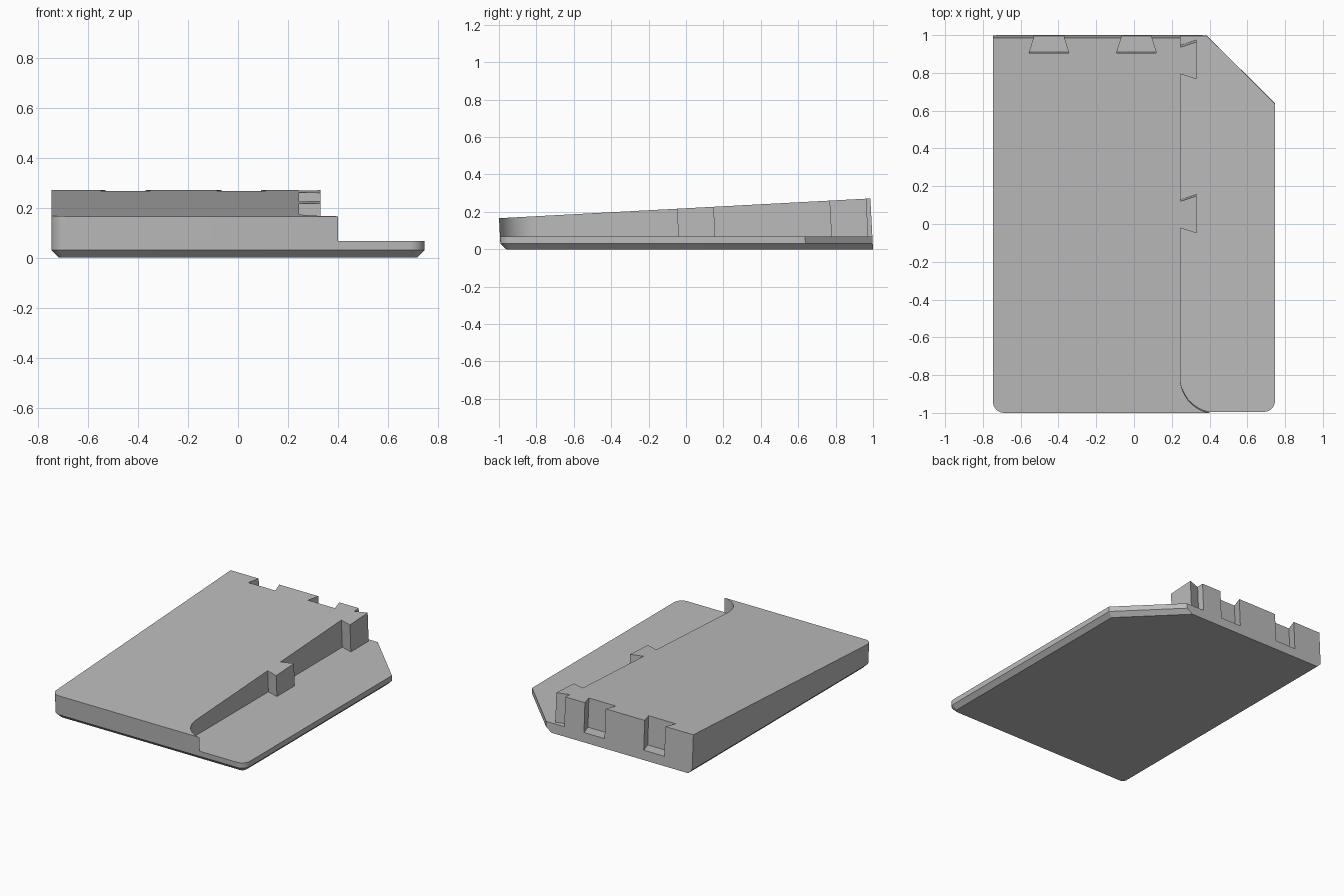
import bpy
import bmesh
from math import cos, sin, radians
from mathutils import Vector

cube = bpy.data.objects.get("Cube")
if cube:
    bpy.data.objects.remove(cube)

SLOPE = 0.053          # rise of the top face, and matching lean of the walls
HALF = 0.747           # half width
FRONT, BACK = -0.991, 1.0
PLATE_TOP, CHAMFER = 0.067, 0.03

grey = bpy.data.materials.new("plain grey")
grey.use_nodes = True
COLOR = (0.5, 0.5, 0.5, 1)
grey.diffuse_color = COLOR
grey.node_tree.nodes["Principled BSDF"].inputs["Base Color"].default_value = COLOR


def arc(cx, cy, r, start, end, steps=10):
    angles = [radians(start + (end - start) * i / steps) for i in range(steps + 1)]
    return [(cx + r * cos(a), cy + r * sin(a)) for a in angles]


def inset(outline, distance):
    """Move every edge inwards except the back edge."""
    n = len(outline)
    pts = [Vector(p) for p in outline]
    lines = []
    for i in range(n):
        a, b = pts[i], pts[(i + 1) % n]
        d = (b - a).normalized()
        is_back = min(a.y, b.y) > BACK - 0.001
        normal = Vector((-d.y, d.x))
        lines.append((a + normal * (0 if is_back else distance), d))
    result = []
    for i in range(n):
        (p, d), (q, e) = lines[i - 1], lines[i]
        t = (q - p).cross(e) / d.cross(e)
        result.append(tuple(p + d * t))
    return result


def loft(name, rings):
    """Join rings of points into a closed solid with leaning walls."""
    bm = bmesh.new()
    loops = [[bm.verts.new((x, y - SLOPE * z, z)) for x, y, z in ring] for ring in rings]
    n = len(loops[0])
    for low, high in zip(loops, loops[1:]):
        for i in range(n):
            j = (i + 1) % n
            bm.faces.new((low[i], low[j], high[j], high[i]))
    bm.faces.new(loops[0][::-1])
    bm.faces.new(loops[-1])
    bmesh.ops.recalc_face_normals(bm, faces=bm.faces)
    mesh = bpy.data.meshes.new(name)
    bm.to_mesh(mesh)
    bm.free()
    mesh.materials.append(grey)
    obj = bpy.data.objects.new(name, mesh)
    bpy.context.collection.objects.link(obj)
    bpy.context.view_layer.objects.active = obj
    obj.select_set(True)
    bpy.ops.object.shade_smooth_by_angle(angle=radians(20))
    obj.select_set(False)


def level(outline, z):
    return [(x, y, z) for x, y in outline]


R = 0.06
left_corner = arc(-HALF + R, FRONT + R, R, 180, 270)

# Base plate with a chamfered underside and one cut back corner
plate = left_corner + arc(HALF - R, FRONT + R, R, 270, 360)
plate += [(HALF, 0.64), (0.385, BACK), (-HALF, BACK)]
loft("base_plate", [level(inset(plate, CHAMFER), 0), level(plate, CHAMFER),
                    level(plate, PLATE_TOP)])

# Sloped block with a concave front corner
SIDE, TAB = 0.245, 0.33
block = left_corner + [(0.4, FRONT)] + arc(0.435, -0.805, 0.19, 258, 180, 14)

# Dovetail tabs on the side
for low, high in ((-0.01, 0.132), (0.808, 0.95)):
    block += [(SIDE, low), (TAB, low - 0.027), (TAB, high + 0.028), (SIDE, high)]
block.append((SIDE, BACK))

# Dovetail notches in the back
for x in (0.013, -0.45):
    block += [(x + 0.08, BACK), (x + 0.105, 0.92), (x - 0.105, 0.92), (x - 0.08, BACK)]
block.append((-HALF, BACK))

top = [(x, y, 0.166 + SLOPE * (y - FRONT)) for x, y in block]
loft("sloped_block", [level(block, PLATE_TOP), top])
